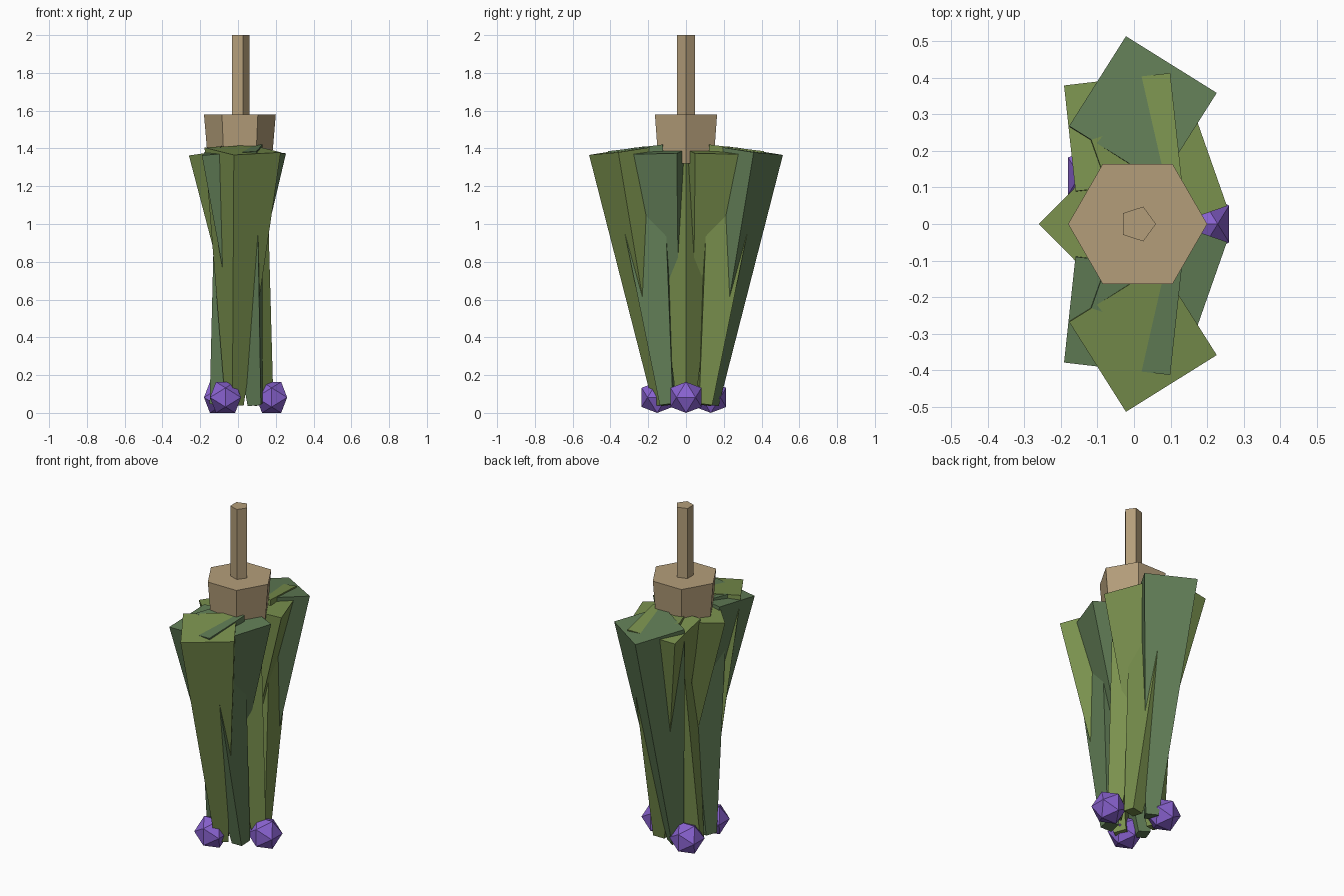
import bpy
import math
from mathutils import Vector

if "Cube" in bpy.data.objects:
    bpy.data.objects.remove(bpy.data.objects["Cube"])


def material(name, srgb):
    m = bpy.data.materials.new(name)
    lin = [((c / 255 + 0.055) / 1.055) ** 2.4 for c in srgb]
    m.diffuse_color = (*lin, 1)
    m.use_nodes = True
    m.node_tree.nodes["Principled BSDF"].inputs["Base Color"].default_value = m.diffuse_color
    return m


OLIVE = material("olive green", (122, 145, 78))
SAGE = material("sage green", (97, 125, 86))
TAN = material("twine tan", (180, 158, 122))
PURPLE = material("flower purple", (137, 98, 208))


def build(name, verts, faces, mat):
    me = bpy.data.meshes.new(name)
    me.from_pydata([tuple(v) for v in verts], [], faces)
    me.materials.append(mat)
    ob = bpy.data.objects.new(name, me)
    bpy.context.collection.objects.link(ob)
    return ob


def prism(name, bottom, top, r0, r1, n, turn, mat):
    """Capped n-sided taper from bottom to top, first corner at angle turn."""
    a, b = Vector(bottom), Vector(top)
    q = Vector((0, 0, 1)).rotation_difference(b - a)
    verts = []
    for c, r in ((a, r0), (b, r1)):
        for k in range(n):
            t = turn + math.tau * k / n
            verts.append(c + q @ Vector((r * math.cos(t), r * math.sin(t), 0)))
    faces = [(k, (k + 1) % n, n + (k + 1) % n, n + k) for k in range(n)]
    faces += [tuple(reversed(range(n))), tuple(range(n, 2 * n))]
    return build(name, verts, faces, mat)


CX = 0.01  # bundle axis

# Hanging stem and the tie that holds the bundle
prism("hanging_stem", (CX, 0, 1.40), (CX, 0, 2.0), 0.05, 0.05, 5, 0, TAN)
prism("bundle_tie", (CX, 0, 1.32), (CX, 0, 1.58), 0.168, 0.19, 6, 0, TAN)

# Seven square leaf bundles: they splay in y and cross over in x
for i in range(7):
    t = math.tau * i / 7
    c, s = math.cos(t), math.sin(t)
    mat = SAGE if i in (2, 4, 6) else OLIVE
    prism(f"leaf_bundle_{i + 1}",
          (CX + 0.128 * c, 0.128 * s, 0.043),
          (CX - 0.065 * c, 0.321 * s, 1.392),
          0.05, 0.207, 4, t, mat)

# Purple flower heads: icosahedra resting with an edge on the ground
P = (1 + 5 ** 0.5) / 2
ico = []
for u in (1, -1):
    for v in (P, -P):
        ico += [(v, u, 0), (0, v, u), (u, 0, v)]
ico = [Vector(p) for p in ico]
tris = []
for i in range(12):
    for j in range(i + 1, 12):
        for k in range(j + 1, 12):
            a, b, c = ico[i], ico[j], ico[k]
            if max((a - b).length, (b - c).length, (a - c).length) < 2.1:
                out = (b - a).cross(c - a).dot(a + b + c) > 0
                tris.append((i, j, k) if out else (i, k, j))
H = 0.082  # half height
for n, (x, y) in enumerate(((0.178, 0), (-0.098, 0.131), (-0.066, -0.153))):
    build(f"flower_head_{n + 1}",
          [p * (H / P) + Vector((x, y, H)) for p in ico], tris, PURPLE)
